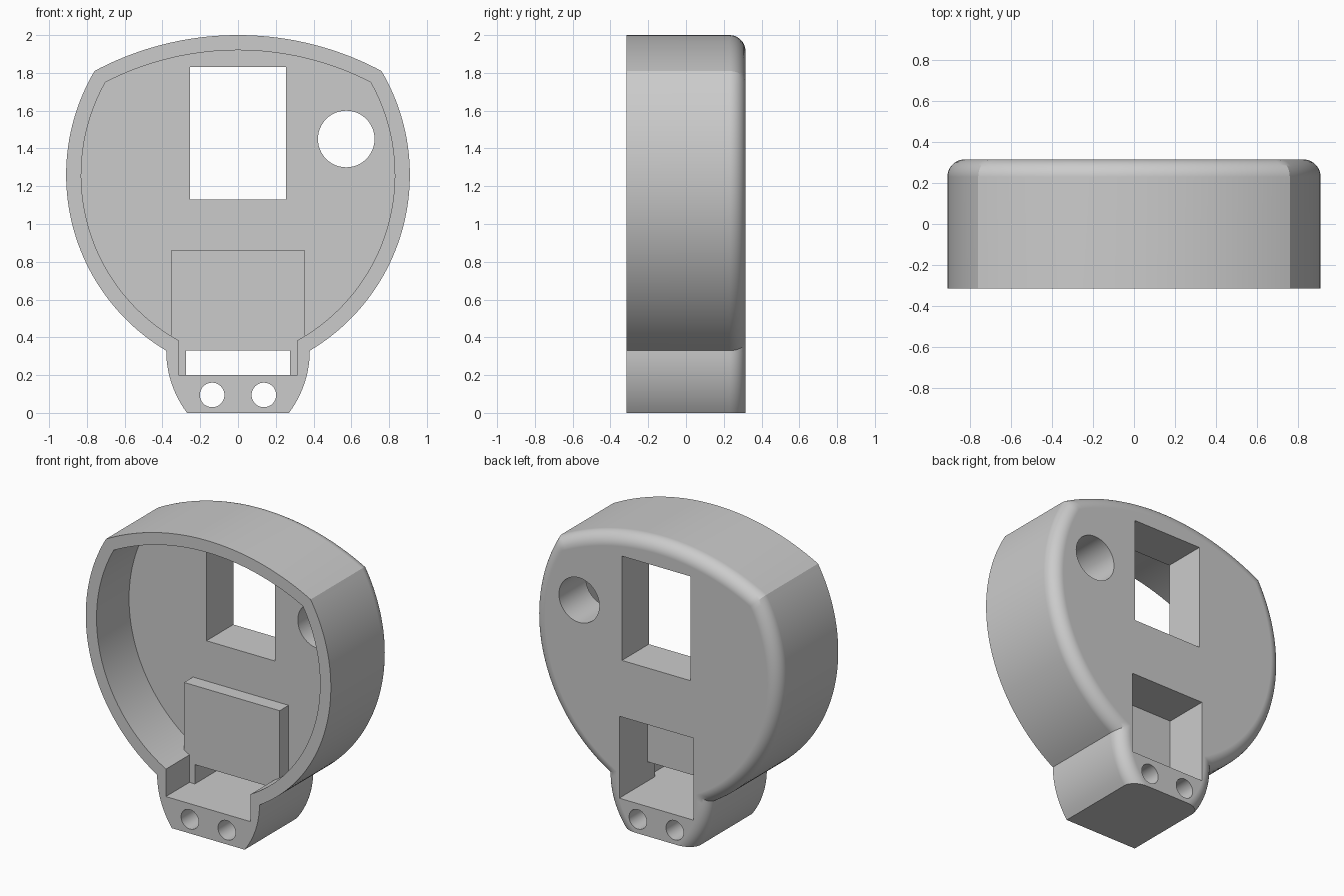
import bpy, bmesh, math

cube = bpy.data.objects.get("Cube")
if cube:
    bpy.data.objects.remove(cube, do_unlink=True)

FRONT, BACK = -0.315, 0.315
WALL, FILLET = 0.08, 0.085
FLOOR, BOX_FRONT = 0.03, -0.065
# Arc circles of the outline: (centre x, centre z, radius)
NECK, SIDE, TOP = (-0.17, 0.33, 0.55), (-0.172, 1.26, 1.082), (0, 0.385, 1.615)

grey = bpy.data.materials.new("light grey")
grey.use_nodes = True
grey.diffuse_color = (0.6, 0.6, 0.6, 1)
grey.node_tree.nodes["Principled BSDF"].inputs["Base Color"].default_value = grey.diffuse_color


def shrink(circle, d):
    return (circle[0], circle[1], circle[2] - d)


def meet(a, b):
    """Intersection of two circles on the +x side."""
    dx, dz = b[0] - a[0], b[1] - a[1]
    dist = math.hypot(dx, dz)
    t = (a[2] ** 2 - b[2] ** 2 + dist ** 2) / (2 * dist)
    h = math.sqrt(a[2] ** 2 - t ** 2)
    mx, mz = a[0] + t * dx / dist, a[1] + t * dz / dist
    return max((mx + s * h * dz / dist, mz - s * h * dx / dist) for s in (1, -1))


def arc(circle, start, end, n):
    """Points along a circle from start to end."""
    cx, cz, r = circle
    a0 = math.atan2(start[1] - cz, start[0] - cx)
    a1 = math.atan2(end[1] - cz, end[0] - cx)
    angles = [a0 + (a1 - a0) * i / n for i in range(n + 1)]
    return [(cx + r * math.cos(a), cz + r * math.sin(a)) for a in angles]


def mirrored(half):
    """Close a right-hand half outline with its mirror image."""
    left = [(-x, z) for x, z in reversed(half) if x > 1e-5]
    return half + left


def outer_outline(d):
    neck, side, top = (shrink(c, d) for c in (NECK, SIDE, TOP))
    foot = (neck[0] + math.sqrt(neck[2] ** 2 - neck[1] ** 2), 0)
    waist, shoulder = meet(neck, side), meet(side, top)
    half = arc(neck, foot, waist, 12)[:-1] + arc(side, waist, shoulder, 48)[:-1]
    half += arc(top, shoulder, (0, top[1] + top[2]), 24)[:-1] + [(0, top[1] + top[2])]
    return mirrored(half)


def cavity_outline():
    side, top = shrink(SIDE, WALL), shrink(TOP, WALL)
    x = 0.315
    waist = (x, side[1] - math.sqrt(side[2] ** 2 - (x - side[0]) ** 2))
    shoulder, peak = meet(side, top), (0, top[1] + top[2])
    half = [(x, 0.2)] + arc(side, waist, shoulder, 48)[:-1]
    half += arc(top, shoulder, peak, 24)[:-1] + [peak]
    return mirrored(half)


def loft(name, layers):
    """Solid through (y, outline) layers, capped at both ends."""
    bm = bmesh.new()
    rings = [[bm.verts.new((x, y, z)) for x, z in pts] for y, pts in layers]
    n = len(rings[0])
    for a, b in zip(rings, rings[1:]):
        for i in range(n):
            j = (i + 1) % n
            bm.faces.new((a[i], a[j], b[j], b[i]))
    bm.faces.new(rings[0])
    bm.faces.new(rings[-1])
    bmesh.ops.recalc_face_normals(bm, faces=bm.faces)
    mesh = bpy.data.meshes.new(name)
    bm.to_mesh(mesh)
    bm.free()
    mesh.materials.append(grey)
    obj = bpy.data.objects.new(name, mesh)
    bpy.context.collection.objects.link(obj)
    return obj


def block(name, half_width, z0, z1, y0, y1):
    pts = [(-half_width, z0), (half_width, z0), (half_width, z1), (-half_width, z1)]
    return loft(name, [(y0, pts), (y1, pts)])


def rod(name, x, z, r, n=48):
    angles = [2 * math.pi * i / n for i in range(n)]
    pts = [(x + r * math.cos(a), z + r * math.sin(a)) for a in angles]
    return loft(name, [(-1, pts), (1, pts)])


def combine(target, other, operation):
    bpy.ops.object.select_all(action="DESELECT")
    bpy.context.view_layer.objects.active = target
    target.select_set(True)
    mod = target.modifiers.new(operation, "BOOLEAN")
    mod.operation, mod.solver, mod.object = operation, "EXACT", other
    bpy.ops.object.modifier_apply(modifier=mod.name)
    bpy.data.objects.remove(other, do_unlink=True)


# Housing shell with a rounded back rim
layers = [(FRONT, outer_outline(0))]
STEPS = 10
for i in range(STEPS + 1):
    a = math.pi / 2 * i / STEPS
    layers.append((BACK - FILLET * (1 - math.sin(a)), outer_outline(FILLET * (1 - math.cos(a)))))
housing = loft("housing", layers)

# Front cavity and the raised box on its floor
cavity = cavity_outline()
combine(housing, loft("cavity", [(-1, cavity), (FLOOR, cavity)]), "DIFFERENCE")
combine(housing, block("raised_box", 0.355, 0.17, 0.86, BOX_FRONT, 0.1), "UNION")

# Back pocket with a slot through to the front, and the window
combine(housing, block("pocket", 0.275, 0.2, 0.75, BOX_FRONT + WALL, 1), "DIFFERENCE")
combine(housing, block("slot", 0.275, 0.2, 0.33, -1, 0.2), "DIFFERENCE")
combine(housing, block("window", 0.255, 1.13, 1.83, -0.2, 1), "DIFFERENCE")

# Round holes
combine(housing, rod("port_hole", 0.573, 1.45, 0.15), "DIFFERENCE")
for x in (-0.137, 0.137):
    combine(housing, rod("strap_hole", x, 0.095, 0.065), "DIFFERENCE")

# Smooth curves, crisp edges
bpy.ops.object.select_all(action="DESELECT")
housing.select_set(True)
bpy.context.view_layer.objects.active = housing
bpy.ops.object.shade_smooth_by_angle(angle=math.radians(25))
weighted = housing.modifiers.new("even_shading", "WEIGHTED_NORMAL")
weighted.keep_sharp = True
